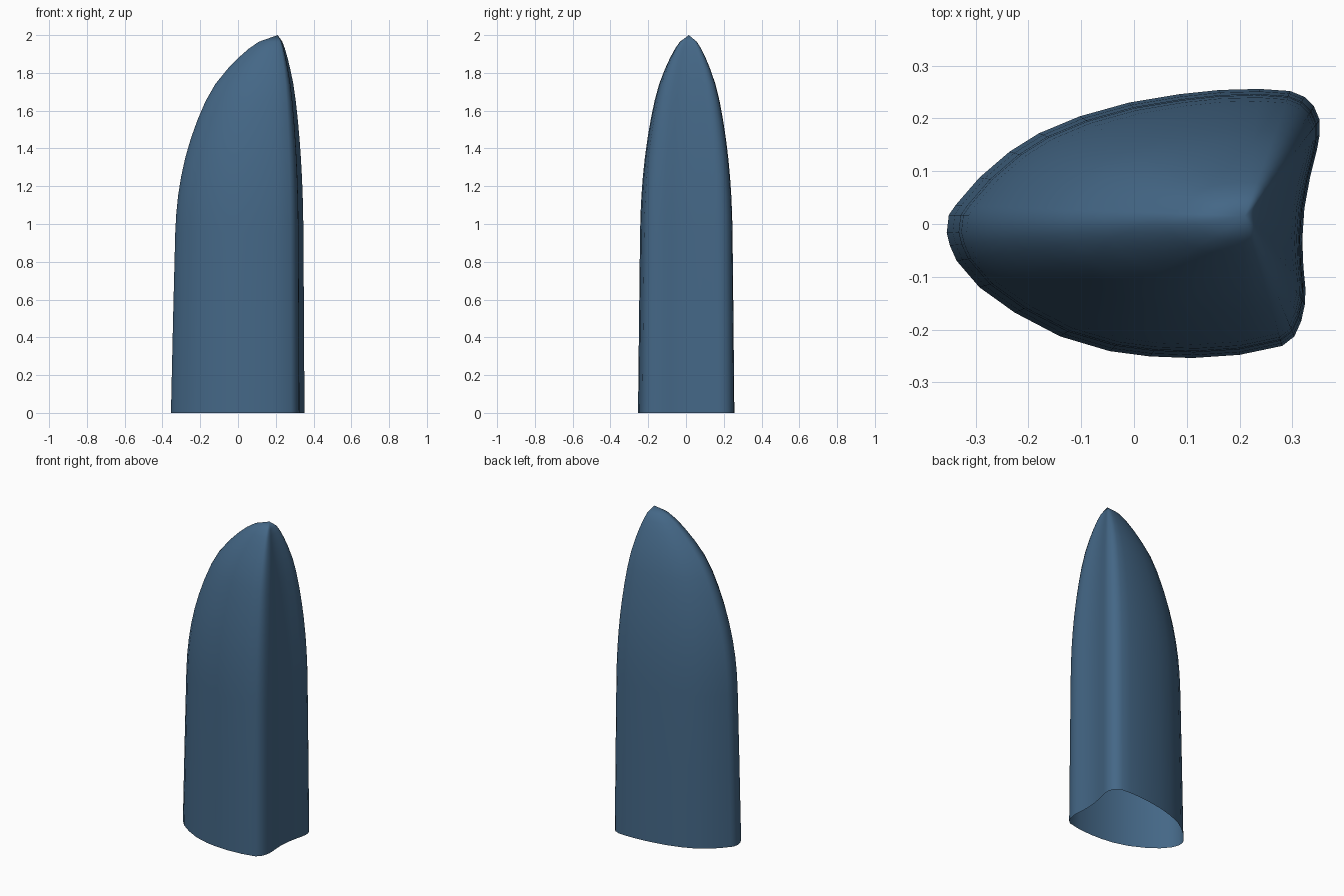
import bpy, bmesh

# Base outline of the blade (x, y), counter-clockwise from the narrow edge
OUTLINE = [(-.355, -.017), (-.349, -.041), (-.336, -.07), (-.293, -.12), (-.226, -.168),
           (-.14, -.213), (-.046, -.241), (.03, -.251), (.11, -.254), (.2, -.248),
           (.281, -.231), (.304, -.213), (.317, -.184), (.324, -.152), (.325, -.123),
           (.321, -.08), (.319, -.03), (.323, .03), (.334, .09), (.347, .142),
           (.352, .17), (.352, .197), (.341, .223), (.323, .241), (.296, .252),
           (.238, .256), (.162, .254), (.086, .246), (-.01, .23), (-.103, .204),
           (-.18, .172), (-.236, .137), (-.293, .088), (-.338, .036), (-.351, .017)]
# Height and scale of each cross-section towards the apex
RINGS = [(0, 1), (.5, .98), (.95, .96), (1.05, .951), (1.15, .933), (1.25, .905),
         (1.35, .866), (1.45, .815), (1.55, .752), (1.65, .676), (1.74, .585),
         (1.82, .471), (1.88, .368), (1.93, .267), (1.965, .175)]
APEX = (.21, .015)

blue = bpy.data.materials.new("slate blue")
blue.diffuse_color = (.058, .136, .24, 1)

# Open-bottomed pointed shell: rings lofted up to a single tip
bm = bmesh.new()
rings = [[bm.verts.new((APEX[0] + (x - APEX[0]) * s, APEX[1] + (y - APEX[1]) * s, z))
          for x, y in OUTLINE] for z, s in RINGS]
tip = bm.verts.new((*APEX, 2))
n = len(OUTLINE)
for low, high in zip(rings, rings[1:]):
    for i in range(n):
        j = (i + 1) % n
        bm.faces.new((low[i], low[j], high[j], high[i]))
for i in range(n):
    bm.faces.new((rings[-1][i], rings[-1][(i + 1) % n], tip))
for f in bm.faces:
    f.smooth = True

mesh = bpy.data.meshes.new("pointed_shell")
bm.to_mesh(mesh)
bm.free()
mesh.materials.append(blue)
shell = bpy.data.objects.new("pointed_shell", mesh)
bpy.context.collection.objects.link(shell)
